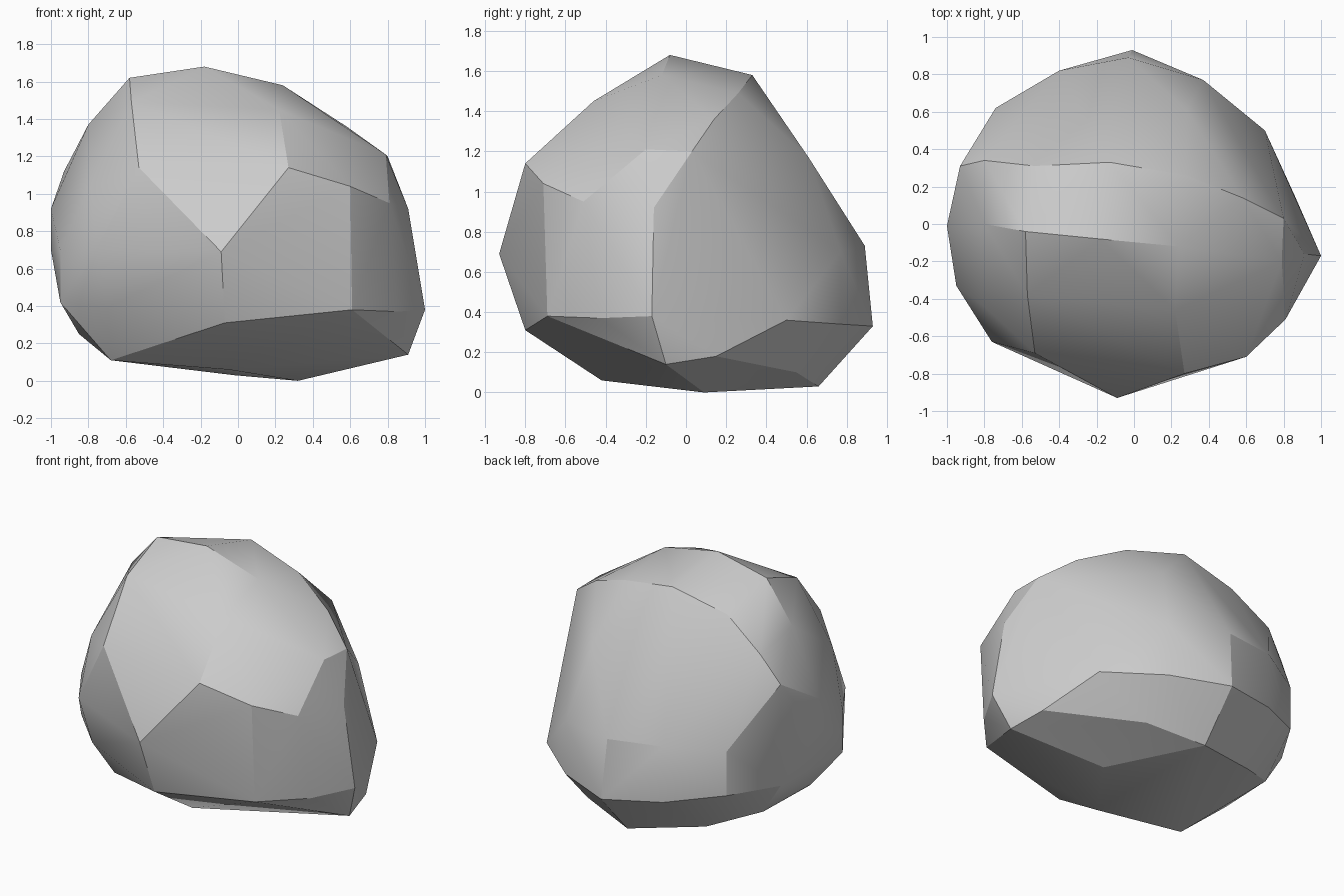
import bpy, bmesh, math

# Corner points of the boulder, band by band from the top down
crown = [(-.58, -.04, 1.62), (-.18, -.08, 1.68), (.24, -.12, 1.58), (-.13, .33, 1.58),
         (.28, .26, 1.49), (.58, .14, 1.36), (-.53, .31, 1.49), (-.57, -.38, 1.49),
         (.22, -.46, 1.45)]
shoulder = [(.79, -.20, 1.21), (.80, .03, 1.20), (.27, -.80, 1.14), (-.53, -.69, 1.14),
            (.60, -.71, 1.04), (.81, -.51, .95), (-.80, 0, 1.37), (-.80, .34, 1.30),
            (.28, .61, 1.17), (-.79, -.45, 1.05)]
waist = [(-.09, -.93, .69), (-.76, -.63, .70), (-.03, .89, .73),
         (.91, -.16, .92), (.94, -.20, .66)]
skirt = [(1, -.17, .38), (.85, -.43, .37), (-.07, -.80, .31), (-.70, -.57, .39),
         (-.01, .93, .33), (.70, .50, .36)]
base = [(.91, -.10, .14), (-.05, -.42, .06), (.32, .09, 0), (-.02, .66, .03),
        (-.68, -.36, .11), (.36, .55, .10), (-.80, .31, .22), (-.85, -.13, .25),
        (-.50, .50, .11)]
# Upright edges: x, y, low z, high z
uprights = [(.37, .77, .34, .70), (-.40, .82, .37, .75), (-.74, .62, .43, .73),
            (-1, -.01, .70, .92), (.61, -.69, .38, .68), (.86, .15, .18, .36),
            (-.93, .31, .43, 1.12), (-.95, -.33, .42, .70)]

# Boulder: faceted hull stretched over the bands
bm = bmesh.new()
for p in crown + shoulder + waist + skirt + base:
    bm.verts.new(p)
for x, y, low, high in uprights:
    bm.verts.new((x, y, low))
    bm.verts.new((x, y, high))
bmesh.ops.convex_hull(bm, input=bm.verts[:])
loose = [v for v in bm.verts if not v.link_faces]
bmesh.ops.delete(bm, geom=loose, context='VERTS')
# merge nearly flat triangles into larger facets
bmesh.ops.dissolve_limit(bm, angle_limit=math.radians(3), verts=bm.verts[:], edges=bm.edges[:])
bmesh.ops.recalc_face_normals(bm, faces=bm.faces[:])

mesh = bpy.data.meshes.new("boulder")
bm.to_mesh(mesh)
bm.free()
boulder = bpy.data.objects.new("boulder", mesh)
bpy.context.collection.objects.link(boulder)

# Soft shading across shallow facets, crisp ridges elsewhere
bpy.context.view_layer.objects.active = boulder
boulder.select_set(True)
bpy.ops.object.shade_smooth_by_angle(angle=math.radians(22))
